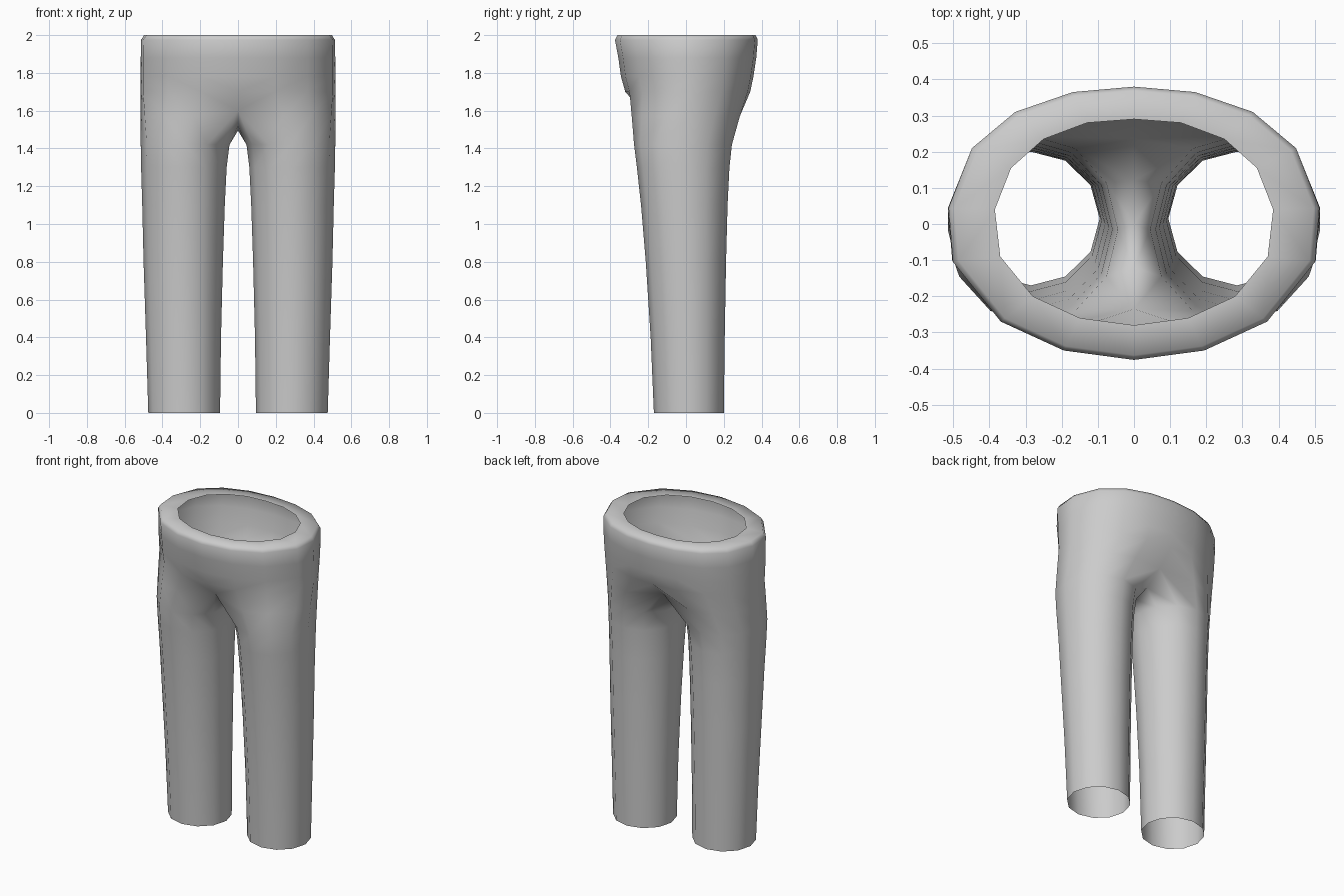
import bpy, bmesh, math

if "Cube" in bpy.data.objects:
    bpy.data.objects.remove(bpy.data.objects["Cube"])

# Waist outline of the right half, back centre -> side -> front centre
OUTER = [(0, .38), (.17, .365), (.33, .31), (.45, .21), (.515, .045),
         (.503, -.105), (.37, -.27), (.195, -.35), (0, -.376)]
INNER = [(0, .29), (.13, .28), (.25, .235), (.34, .155), (.385, .04),
         (.37, -.09), (.28, -.2), (.15, -.26), (0, -.28)]


def leg_ring(z, inner, outer, front, back):
    """Twelve-sided leg section; points 0-8 run round the outside, 9-11 face the other leg."""
    cx, rx = (inner + outer) / 2, (outer - inner) / 2
    cy, ry = (front + back) / 2, (back - front) / 2
    ring = []
    for i in range(12):
        a = math.radians(120 - 30 * i)
        ring.append((cx + rx * math.cos(a), cy + ry * math.sin(a), z))
    return ring


def torso_ring(z, width, front, back):
    """Half torso section scaled from the waist outline."""
    return [(x / .515 * width, y / .38 * (back if y > 0 else front), z) for x, y in OUTER]


legs = [leg_ring(*r) for r in (
    (0, .095, .475, -.17, .20), (.4, .09, .487, -.187, .205),
    (.8, .08, .50, -.213, .212), (1.1, .07, .507, -.238, .22),
    (1.3, .06, .513, -.26, .23), (1.42, .045, .515, -.275, .243))]
torso = [torso_ring(*r) for r in (
    (1.70, .515, .325, .34), (1.78, .515, .348, .357),
    (1.88, .515, .362, .372), (1.975, .513, .38, .38), (2.0, .497, .367, .368))]

# Crotch section: outside blends leg into torso, inside forms the saddle on the centre line
crotch = []
for i in range(1, 8):
    a, b = legs[-1][i], torso[0][i]
    crotch.append(((a[0] + b[0]) / 2, (a[1] + b[1]) / 2, 1.57))
crotch = [(0, .235, 1.60)] + crotch + [(0, -.235, 1.60),
          (0, -.12, 1.52), (0, 0, 1.495), (0, .12, 1.52)]

# Skin the rings from hem to waistband
bm = bmesh.new()
rings = [[bm.verts.new(p) for p in r] for r in legs + [crotch] + torso]
rings.append([bm.verts.new((x, y, 2.0)) for x, y in INNER])
for a, b in zip(rings, rings[1:]):
    closed = len(b) == 12
    for i in range(12 if closed else 8):
        j = (i + 1) % 12
        bm.faces.new((a[j], a[i], b[i], b[j]))
mesh = bpy.data.meshes.new("trousers")
bm.to_mesh(mesh)
bm.free()
trousers = bpy.data.objects.new("trousers", mesh)
bpy.context.collection.objects.link(trousers)

# Other half
mirror = trousers.modifiers.new("mirror", 'MIRROR')
mirror.use_clip = True
mirror.merge_threshold = .001

# Plain grey cloth
cloth = bpy.data.materials.new("grey cloth")
cloth.diffuse_color = (.6, .6, .6, 1)
cloth.use_nodes = True
cloth.node_tree.nodes["Principled BSDF"].inputs["Base Color"].default_value = cloth.diffuse_color
mesh.materials.append(cloth)
mesh.polygons.foreach_set("use_smooth", [True] * len(mesh.polygons))
